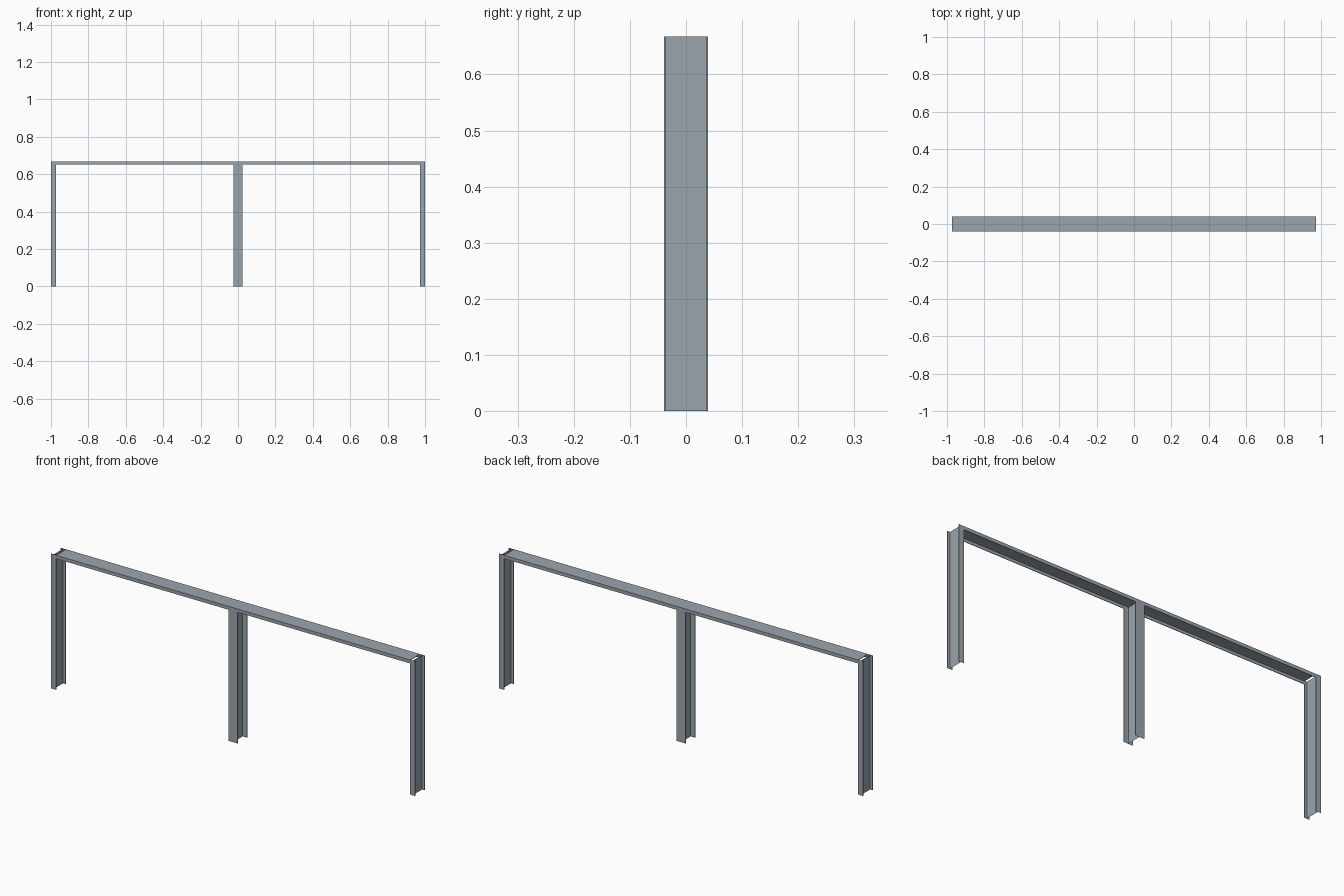
import bpy, bmesh
from mathutils import Matrix, Vector

if "Cube" in bpy.data.objects:
    bpy.data.objects.remove(bpy.data.objects["Cube"])

H = 0.668          # overall height
Y = 0.039          # half depth
T = 0.003          # steel thickness
XI = 0.972         # inner edge of the end posts
XC = 0.025         # half width of the centre post
ZB = 0.651         # underside of the beam

steel = bpy.data.materials.new("grey steel")
steel.diffuse_color = (0.33, 0.375, 0.42, 1)
steel.use_nodes = True
steel.node_tree.nodes["Principled BSDF"].inputs["Base Color"].default_value = steel.diffuse_color


def add_box(bm, lo, hi, open_ends=False):
    lo, hi = Vector(lo), Vector(hi)
    mat = Matrix.Translation((lo + hi) / 2) @ Matrix.Diagonal((*(hi - lo), 1))
    verts = bmesh.ops.create_cube(bm, size=1, matrix=mat)["verts"]
    if open_ends:
        faces = {f for v in verts for f in v.link_faces}
        ends = [f for f in faces
                if max(v.co.z for v in f.verts) - min(v.co.z for v in f.verts) < 1e-5]
        bmesh.ops.delete(bm, geom=ends, context='FACES')


def finish(bm, name):
    me = bpy.data.meshes.new(name)
    bm.to_mesh(me)
    bm.free()
    me.materials.append(steel)
    ob = bpy.data.objects.new(name, me)
    bpy.context.collection.objects.link(ob)


def h_post(name, x0, x1, top):
    """Upright H section: two open-ended flanges and a sheet web."""
    bm = bmesh.new()
    for s in (-1, 1):
        a, b = sorted((s * (Y - T), s * Y))
        add_box(bm, (x0, a, 0), (x1, b, top), open_ends=True)
    xm = (x0 + x1) / 2
    w = Y - T
    bm.faces.new([bm.verts.new(c) for c in
                  ((xm, -w, 0), (xm, w, 0), (xm, w, top), (xm, -w, top))])
    finish(bm, name)


# Uprights
h_post("left_post", -1, -XI, H)
h_post("centre_post", -XC, XC, H - T)
h_post("right_post", XI, 1, H)

# Beam: top plate with a turned-down lip on each side of both spans
bm = bmesh.new()
add_box(bm, (-XI, -Y, H - T), (XI, Y, H))
for s in (-1, 1):
    a, b = sorted((s * (Y - T), s * Y))
    for x0, x1 in ((-XI, -XC), (XC, XI)):
        add_box(bm, (x0, a, ZB), (x1, b, H - T))
finish(bm, "top_beam")
